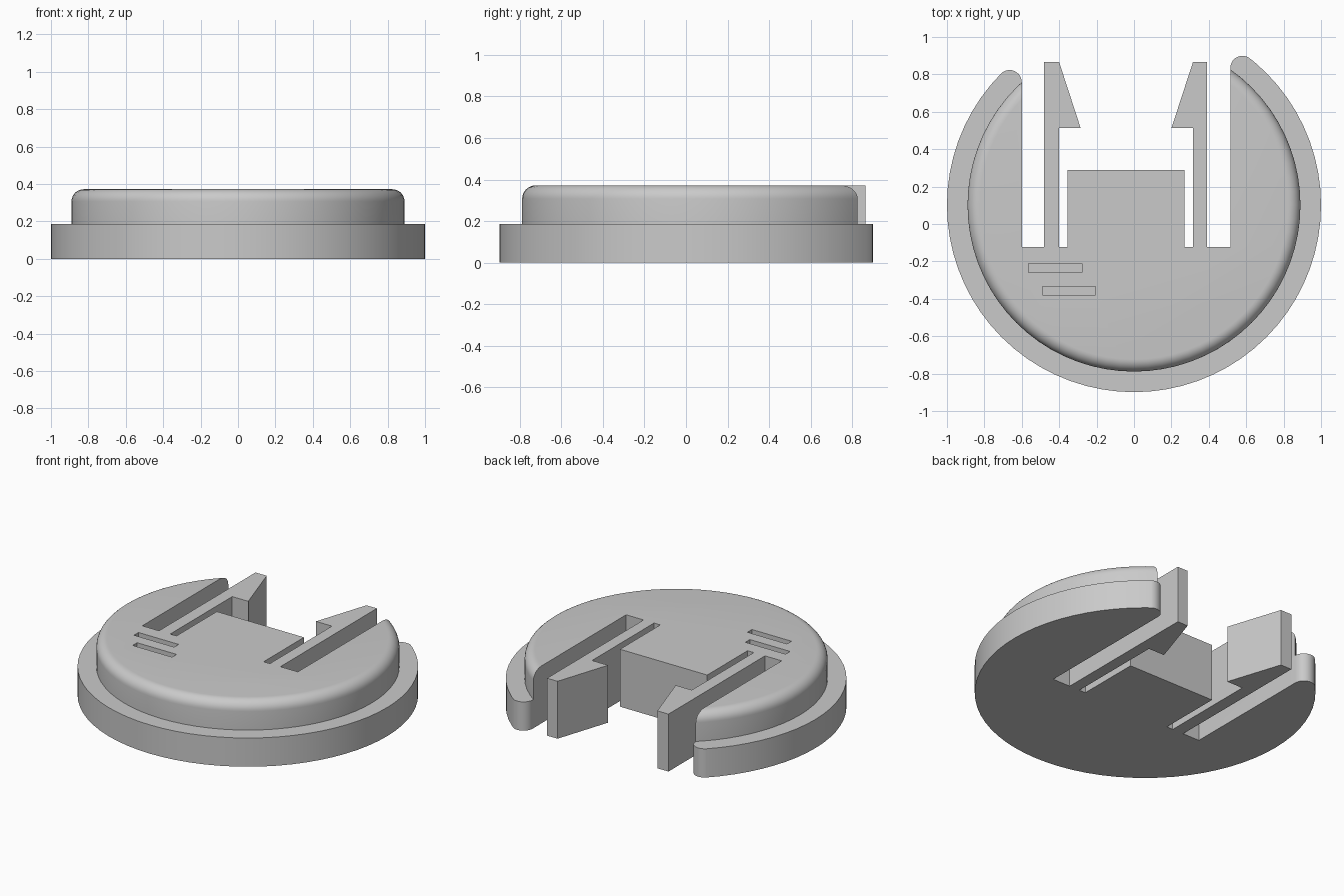
import bpy, bmesh, math
from math import cos, sin, pi

if "Cube" in bpy.data.objects:
    bpy.data.objects.remove(bpy.data.objects["Cube"])

CY = 0.101          # disc centre in y
HEIGHT, STEP = 0.372, 0.186
OUTER, INNER, FILLET = 1.0, 0.89, 0.065
ROOT = -0.123       # closed end of the rear opening
TIP = 0.065         # radius of the rounded flange tips

grey = bpy.data.materials.new("light grey plastic")
grey.use_nodes = True
colour = (0.59, 0.59, 0.59, 1)
grey.diffuse_color = colour
grey.node_tree.nodes["Principled BSDF"].inputs["Base Color"].default_value = colour


def make_object(name, bm):
    bmesh.ops.recalc_face_normals(bm, faces=bm.faces)
    mesh = bpy.data.meshes.new(name)
    bm.to_mesh(mesh)
    bm.free()
    mesh.materials.append(grey)
    obj = bpy.data.objects.new(name, mesh)
    bpy.context.collection.objects.link(obj)
    return obj


def prism(name, outline, z0, z1):
    bm = bmesh.new()
    face = bm.faces.new([bm.verts.new((x, y, z0)) for x, y in outline])
    new = bmesh.ops.extrude_face_region(bm, geom=[face])["geom"]
    bmesh.ops.translate(bm, vec=(0, 0, z1 - z0),
                        verts=[v for v in new if isinstance(v, bmesh.types.BMVert)])
    return make_object(name, bm)


def lathe(name, profile, segments=72):
    bm = bmesh.new()
    rings = [[bm.verts.new((r * cos(2 * pi * i / segments),
                            CY + r * sin(2 * pi * i / segments), z))
              for i in range(segments)] for r, z in profile]
    for low, high in zip(rings, rings[1:]):
        for i in range(segments):
            j = (i + 1) % segments
            bm.faces.new((low[i], low[j], high[j], high[i]))
    bm.faces.new(rings[0])
    bm.faces.new(rings[-1])
    return make_object(name, bm)


def cut(target, cutter):
    mod = target.modifiers.new("cut", 'BOOLEAN')
    mod.operation, mod.solver, mod.object = 'DIFFERENCE', 'EXACT', cutter
    bpy.ops.object.select_all(action='DESELECT')
    bpy.context.view_layer.objects.active = target
    target.select_set(True)
    bpy.ops.object.modifier_apply(modifier=mod.name)
    bpy.data.objects.remove(cutter)


def tip_arc(inner_x, side):
    """Rounded flange tip, from the opening wall out past the rim."""
    cx = inner_x + side * TIP
    cy = CY + math.sqrt((OUTER - TIP) ** 2 - cx ** 2)
    start = pi if side > 0 else 0
    end = math.atan2(cy - CY, cx)
    arc = [start + (end - start) * i / 10 for i in range(11)]
    points = [(cx + TIP * cos(a), cy + TIP * sin(a)) for a in arc]
    return points + [(1.3 * cos(end), CY + 1.3 * sin(end))]


# Stepped disc with a rounded top edge
profile = [(OUTER, 0), (OUTER, STEP), (INNER, STEP)]
for i in range(9):
    a = i / 8 * pi / 2
    profile.append((INNER - FILLET + FILLET * cos(a), HEIGHT - FILLET + FILLET * sin(a)))
body = lathe("disc_body", profile)

# Rear opening, leaving the central block standing
opening = [(-0.6, ROOT), (-0.355, ROOT), (-0.355, 0.29), (0.27, 0.29), (0.27, ROOT), (0.515, ROOT)]
opening += tip_arc(0.515, 1) + [(0, 1.6)] + tip_arc(-0.6, -1)[::-1]
cut(body, prism("opening_cutter", opening, -0.1, 0.6))

# Two shallow slots in the top
for x0, x1, y in ((-0.565, -0.277, -0.235), (-0.49, -0.207, -0.356)):
    slot = [(x0, y - 0.023), (x1, y - 0.023), (x1, y + 0.023), (x0, y + 0.023)]
    cut(body, prism("slot_cutter", slot, HEIGHT - 0.1, 0.6))

bpy.ops.object.select_all(action='DESELECT')
bpy.context.view_layer.objects.active = body
body.select_set(True)
bpy.ops.object.shade_smooth_by_angle(angle=math.radians(30))

# Snap arms with barbed hooks facing each other
for name, outer_x, inner_x, hook_x in (("right_snap_arm", -0.48, -0.4, -0.285),
                                       ("left_snap_arm", 0.39, 0.315, 0.2)):
    prism(name, [(outer_x, ROOT), (inner_x, ROOT), (inner_x, 0.512), (hook_x, 0.512),
                 (inner_x, 0.865), (outer_x, 0.865)], 0, HEIGHT)
